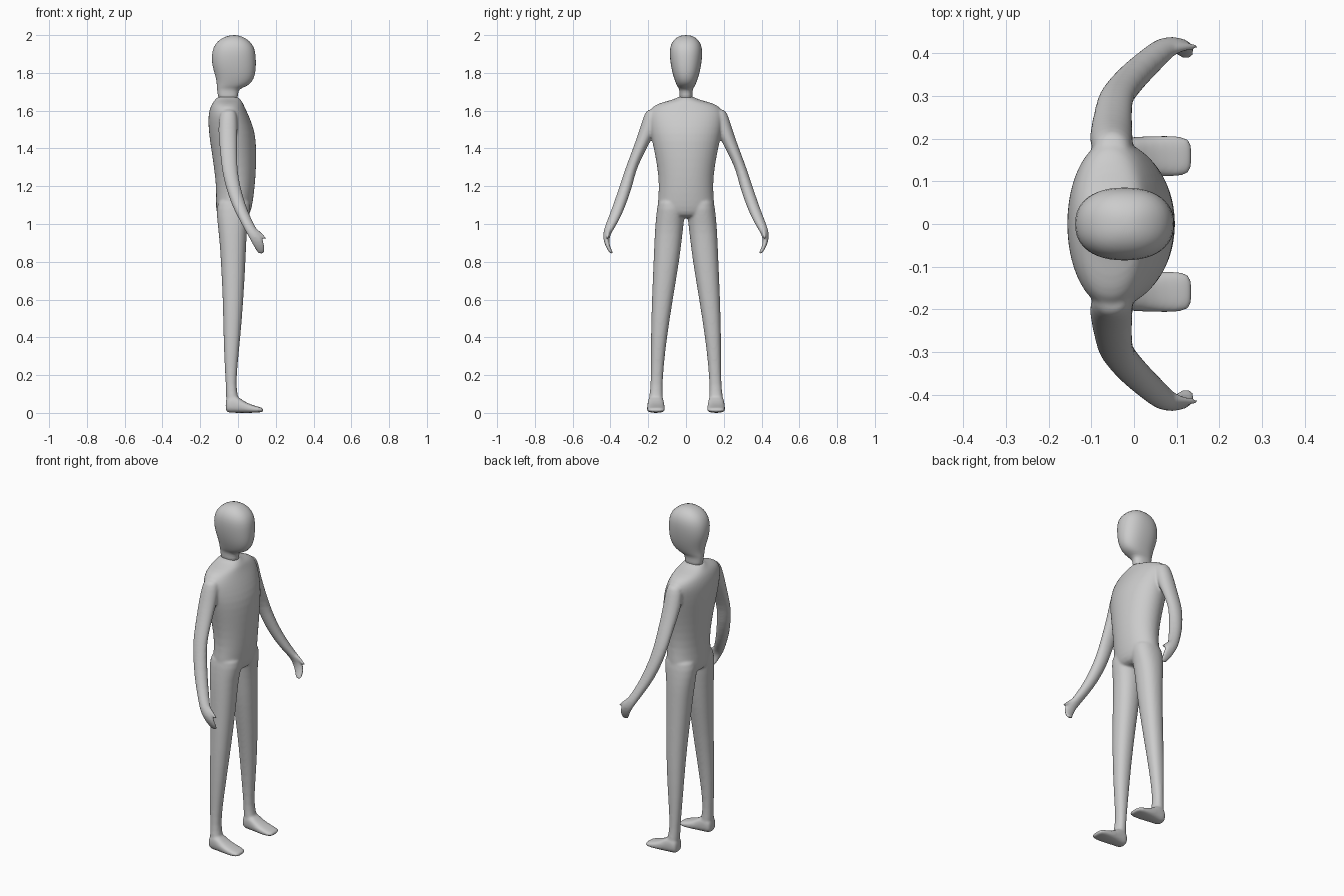
import bpy, bmesh, math


def loft(bm, rings, axis='z', side=1, power=2.0, n=24):
    """Closed tube through sections (pos, a0, a1, b0, b1); side=-1 mirrors in y.
    axis z: a is x, b is y.   axis x: a is y, b is z."""
    loops = []
    for p, a0, a1, b0, b1 in rings:
        loop = []
        for i in range(n):
            t = 2 * math.pi * (i + 0.5) / n
            c, s = math.cos(t), math.sin(t)
            a = (a0 + a1) / 2 + (a1 - a0) / 2 * math.copysign(abs(c) ** (2 / power), c)
            b = (b0 + b1) / 2 + (b1 - b0) / 2 * math.copysign(abs(s) ** (2 / power), s)
            co = (a, side * b, p) if axis == 'z' else (p, side * a, b)
            loop.append(bm.verts.new(co))
        loops.append(loop)
    faces = []
    for l0, l1 in zip(loops, loops[1:]):
        for i in range(n):
            j = (i + 1) % n
            faces.append(bm.faces.new((l0[i], l0[j], l1[j], l1[i])))
    faces.append(bm.faces.new(loops[0][::-1]))
    faces.append(bm.faces.new(loops[-1]))
    bmesh.ops.recalc_face_normals(bm, faces=faces)


def finish(bm, name):
    me = bpy.data.meshes.new(name)
    bm.to_mesh(me)
    bm.free()
    for p in me.polygons:
        p.use_smooth = True
    ob = bpy.data.objects.new(name, me)
    bpy.context.collection.objects.link(ob)
    return ob


def sym(rows):
    return [(z, x0, x1, -y, y) for z, x0, x1, y in rows]


# Head with neck (faces +x)
head = sym([
    (1.65, -.105, 0, .036), (1.69, -.107, 0, .034), (1.715, -.112, .005, .036),
    (1.728, -.113, .045, .046), (1.75, -.113, .075, .056), (1.79, -.122, .092, .070),
    (1.84, -.138, .096, .081), (1.89, -.141, .095, .087), (1.935, -.132, .088, .086),
    (1.97, -.108, .062, .071), (1.992, -.07, .025, .045), (2.0, -.035, -.005, .015)])
bm = bmesh.new()
loft(bm, head, power=2.3)
ob = finish(bm, "head")
ob.modifiers.new("Subdivide", 'SUBSURF').levels = 1
ob.modifiers["Subdivide"].render_levels = 1

# Torso
torso = sym([
    (1.677, -.11, 0, .038), (1.66, -.12, .012, .06), (1.645, -.132, .025, .125),
    (1.625, -.145, .033, .178), (1.59, -.155, .05, .2), (1.55, -.159, .068, .2),
    (1.48, -.155, .092, .19), (1.4, -.143, .098, .172), (1.3, -.128, .097, .152),
    (1.2, -.116, .09, .143), (1.12, -.117, .08, .15), (1.06, -.118, .068, .153),
    (1.03, -.095, .045, .12)])

# One leg, foot, arm and thumb, mirrored below
leg = [
    (1.15, -.1, .065, .01, .145), (1.08, -.117, .07, .004, .154),
    (1.0, -.108, .05, .012, .163), (.9, -.097, .044, .024, .168),
    (.8, -.091, .04, .036, .172), (.6, -.08, .029, .07, .181),
    (.4, -.077, .013, .101, .186), (.25, -.071, -.003, .118, .186),
    (.14, -.064, -.01, .125, .187), (.09, -.064, 0, .122, .195), (.03, -.06, .01, .12, .2)]
foot = [
    (-.066, .135, .185, .012, .06), (-.055, .12, .2, 0, .09), (-.015, .117, .203, 0, .1),
    (.03, .113, .206, 0, .06), (.08, .11, .208, 0, .04), (.12, .112, .206, .003, .03),
    (.137, .125, .193, .006, .022)]
arm = [
    (1.61, -.085, -.015, .14, .207), (1.57, -.1, -.003, .14, .225),
    (1.5, -.105, -.002, .155, .246), (1.43, -.1, -.004, .193, .27),
    (1.35, -.092, -.004, .234, .3), (1.28, -.085, -.002, .266, .326),
    (1.2, -.067, .012, .283, .352), (1.1, -.034, .04, .318, .386),
    (1.02, .008, .073, .353, .417), (.97, .035, .1, .384, .436),
    (.93, .057, .128, .407, .441), (.89, .078, .141, .405, .43),
    (.86, .095, .143, .393, .414), (.84, .108, .138, .382, .4)]
thumb = [
    (.985, .05, .09, .39, .425), (.96, .085, .118, .4, .425),
    (.94, .112, .138, .405, .425), (.918, .142, .158, .408, .424)]

# Body: parts fused into one smooth skin
bm = bmesh.new()
loft(bm, torso, power=2.05)
for s in (1, -1):
    loft(bm, leg, side=s, power=2.2)
    loft(bm, foot, axis='x', side=s, power=2.7)
    loft(bm, arm, side=s)
    loft(bm, thumb, side=s, n=12)
ob = finish(bm, "body")
sub = ob.modifiers.new("Subdivide", 'SUBSURF')
sub.levels = sub.render_levels = 1
rem = ob.modifiers.new("Fuse", 'REMESH')
rem.mode = 'VOXEL'
rem.voxel_size = 0.006
rem.use_smooth_shade = True
smo = ob.modifiers.new("Soften", 'SMOOTH')
smo.factor = 0.5
smo.iterations = 10
